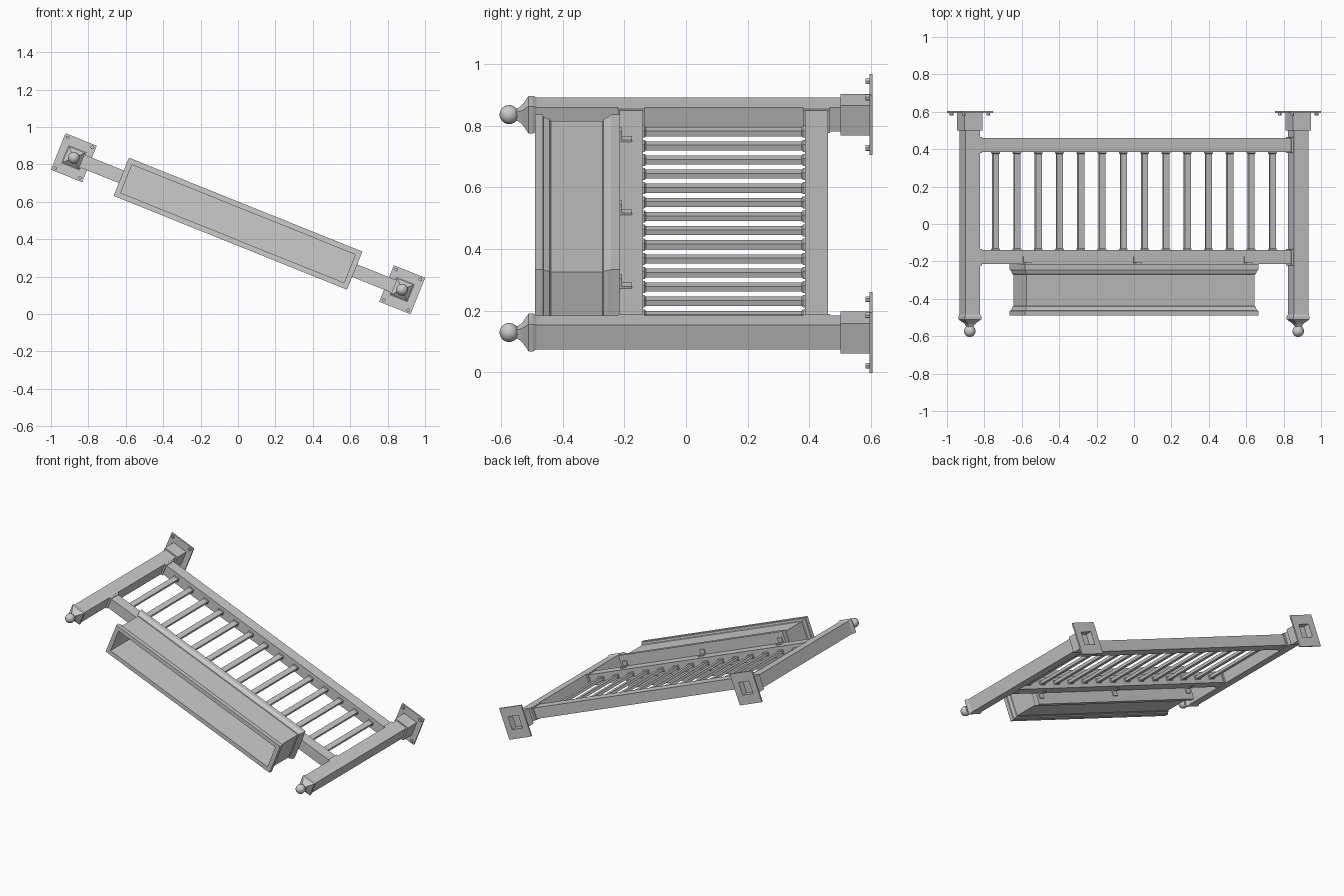
import bpy, bmesh, math
from mathutils import Matrix, Vector

if "Cube" in bpy.data.objects:
    bpy.data.objects.remove(bpy.data.objects["Cube"])

# The railing lies on its back, tilted about the y axis
FRAME = Matrix.Translation((0, 0, 0.4825)) @ Matrix.Rotation(math.radians(21.9), 4, 'Y')
POST_U = 0.946


def finish(name, bm, u=0, y=0, w=0):
    bmesh.ops.recalc_face_normals(bm, faces=bm.faces)
    me = bpy.data.meshes.new(name)
    bm.to_mesh(me)
    bm.free()
    ob = bpy.data.objects.new(name, me)
    bpy.context.collection.objects.link(ob)
    ob.matrix_world = FRAME @ Matrix.Translation((u, y, w))
    return ob


def loft(name, sections, u=0, w=0, ring=False):
    """Rectangular sections (y, half_u, half_w) joined along y."""
    bm = bmesh.new()
    loops = [[bm.verts.new((sx * a, y, sz * b))
              for sx, sz in ((-1, -1), (1, -1), (1, 1), (-1, 1))]
             for y, a, b in sections]
    pairs = list(zip(loops, loops[1:]))
    if ring:
        pairs.append((loops[-1], loops[0]))
    else:
        bm.faces.new(loops[0])
        bm.faces.new(loops[-1])
    for p, q in pairs:
        for i in range(4):
            j = (i + 1) % 4
            bm.faces.new((p[i], p[j], q[j], q[i]))
    return finish(name, bm, u, 0, w)


def box(name, u, w, y0, y1, hu, hw):
    return loft(name, [(y0, hu, hw), (y1, hu, hw)], u, w)


# Posts with flared caps, ball finials, sleeves, base plates and bolts
for side, s in (("left", -1), ("right", 1)):
    u = s * POST_U
    cap = [(-0.485, .0425), (-0.495, .047), (-0.51, .047), (-0.519, .037),
           (-0.528, .027), (-0.537, .02), (-0.546, .016), (-0.56, .014)]
    loft(side + "_post", [(0.56, .0425, .0425)] + [(y, h, h) for y, h in cap], u)

    bm = bmesh.new()
    bmesh.ops.create_uvsphere(bm, u_segments=24, v_segments=14, radius=0.031)
    for f in bm.faces:
        f.smooth = True
    finish(side + "_ball_finial", bm, u, -0.573)

    loft(side + "_base", [(0.5, .0425, .0425), (0.604, .0425, .0425),
                          (0.604, .09, .105), (0.594, .09, .105),
                          (0.594, .052, .052), (0.5, .052, .052)], u, ring=True)

    for du in (-0.07, 0.07):
        for dw in (-0.088, 0.088):
            bm = bmesh.new()
            bmesh.ops.create_cone(bm, cap_ends=True, segments=6, radius1=0.01,
                                  radius2=0.01, depth=0.014,
                                  matrix=Matrix.Rotation(math.pi / 2, 4, 'X'))
            finish(side + "_base_bolt", bm, u + du, 0.588, dw)

# Rails with end brackets
RAIL_END = POST_U - 0.0425
for name, y0, y1 in (("top", -0.215, -0.14), ("bottom", 0.385, 0.46)):
    box(name + "_rail", 0, 0, y0, y1, RAIL_END, 0.036)
    for s in (-1, 1):
        box(name + "_rail_bracket", s * (RAIL_END - 0.006), 0,
            y0 - 0.006, y1 + 0.006, 0.006, 0.042)

# Balusters with small flared shoes at both ends
for i in range(14):
    loft("baluster", [(-0.141, .02, .013), (-0.134, .02, .013), (-0.13, .017, .009),
                      (0.375, .017, .009), (0.379, .02, .013), (0.386, .02, .013)],
         (i - 6.5) * 0.1227)

# Planter trough: stepped outside, open hollow towards the top
outline = [(-0.214, 0), (-0.243, 0), (-0.252, .006), (-0.268, .011), (-0.27, .016),
           (-0.438, .016), (-0.442, .011), (-0.462, .006), (-0.464, 0),
           (-0.49, 0), (-0.49, .029), (-0.24, .029)]
loft("planter", [(y, .6725 - i, .11 - i) for y, i in outline])

# Angle clips holding the planter on the top rail
for u in (-0.637, 0, 0.637):
    for s in (-1, 1):
        box("planter_clip_leg", u, s * 0.039, -0.215, -0.175, 0.017, 0.004)
        box("planter_clip_foot", u, s * 0.054, -0.215, -0.207, 0.017, 0.019)
